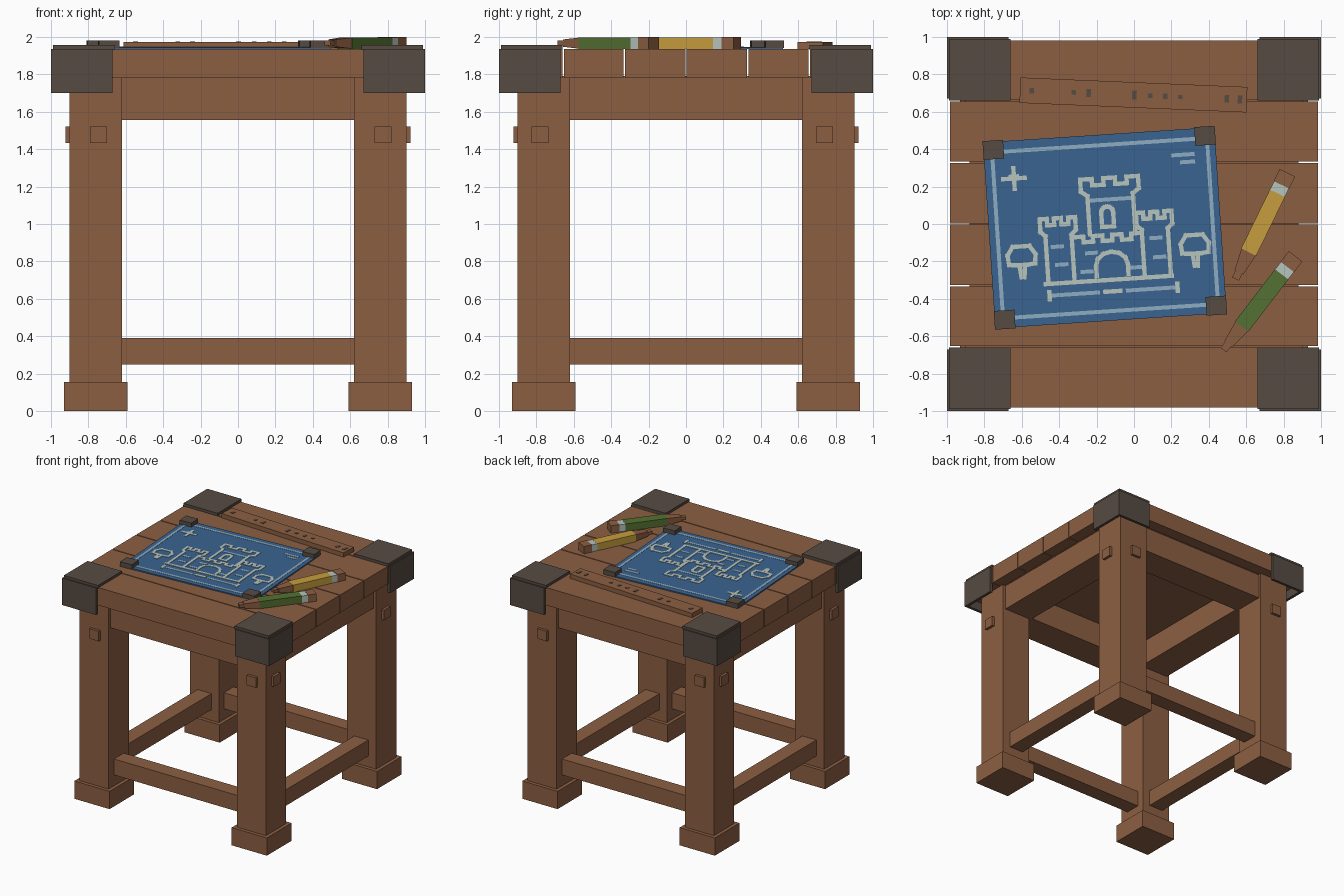
import bpy, bmesh, math
from mathutils import Matrix, Vector

if "Cube" in bpy.data.objects:
    bpy.data.objects.remove(bpy.data.objects["Cube"])


def material(name, r, g, b):
    m = bpy.data.materials.new(name)
    lin = [((c / 255 + 0.055) / 1.055) ** 2.4 for c in (r, g, b)]
    m.diffuse_color = (*lin, 1)
    m.use_nodes = True
    m.node_tree.nodes["Principled BSDF"].inputs["Base Color"].default_value = m.diffuse_color
    return m


WOOD = material("brown wood", 140, 95, 66)
IRON = material("dark iron", 86, 75, 66)
BLUE = material("plan blue", 58, 100, 145)
PALE = material("pale ink", 184, 197, 190)
FAINT = material("faint ink", 143, 173, 194)
YELLOW = material("yellow paint", 198, 157, 62)
GREEN = material("green paint", 84, 113, 50)


def new_object(name, bm, mat):
    bmesh.ops.recalc_face_normals(bm, faces=bm.faces)
    mesh = bpy.data.meshes.new(name)
    bm.to_mesh(mesh)
    bm.free()
    mesh.materials.append(mat)
    ob = bpy.data.objects.new(name, mesh)
    bpy.context.collection.objects.link(ob)
    return ob


def add_box(bm, lo, hi, matrix=None):
    lo, hi = Vector(lo), Vector(hi)
    m = Matrix.Translation((lo + hi) / 2) @ Matrix.Diagonal((*(hi - lo), 1))
    return bmesh.ops.create_cube(bm, size=1, matrix=(matrix or Matrix()) @ m)["verts"]


def box(name, lo, hi, mat, matrix=None):
    bm = bmesh.new()
    add_box(bm, lo, hi, matrix)
    return new_object(name, bm, mat)


def placed(x, y, z, degrees):
    return Matrix.Translation((x, y, z)) @ Matrix.Rotation(math.radians(degrees), 4, "Z")


# Legs, feet and hollow iron corner caps
for sx in (-1, 1):
    for sy in (-1, 1):
        m = Matrix.Diagonal((sx, sy, 1, 1))
        box("leg", (0.62, 0.62, 0.1), (0.90, 0.90, 1.79), WOOD, m)
        box("foot", (0.59, 0.59, 0), (0.93, 0.93, 0.155), WOOD, m)
        box("corner_plate", (0.66, 0.66, 1.93), (0.99, 0.99, 1.957), IRON, m)
        bm = bmesh.new()
        add_box(bm, (0.975, 0.67, 1.70), (1.0, 1.0, 1.935), m)
        add_box(bm, (0.67, 0.975, 1.70), (0.975, 1.0, 1.935), m)
        new_object("corner_bracket", bm, IRON)

# Aprons, stretchers and pegs on each of the four sides
for i in range(4):
    turn = Matrix.Rotation(i * math.pi / 2, 4, "Z")
    box("apron", (-0.62, -0.875, 1.555), (0.62, -0.60, 1.785), WOOD, turn)
    box("stretcher", (-0.62, -0.825, 0.25), (0.62, -0.69, 0.39), WOOD, turn)
    for u in ((-0.745, 0.775) if i % 2 == 0 else (-0.78, 0.74)):
        box("peg", (u - 0.045, -0.923, 1.433), (u + 0.045, -0.88, 1.52), WOOD, turn)

# Table top planks with narrow gaps over a backing board
edges = [-0.985, -0.655, -0.33, 0.0, 0.33, 0.66, 0.985]
for a, b in zip(edges, edges[1:]):
    box("plank", (-0.985, a + 0.004, 1.78), (0.985, b - 0.004, 1.935), WOOD)
box("backing_board", (-0.88, -0.88, 1.775), (0.88, 0.88, 1.79), WOOD)

# Wooden ruler with dark marks
ruler = placed(-0.003, 0.69, 1.935, -2.4)
box("ruler", (-0.607, -0.068, 0), (0.607, 0.068, 0.038), WOOD, ruler)
bm = bmesh.new()
for u, h in ((-0.545, 0.015), (-0.32, 0.012), (-0.24, 0.022), (0.005, 0.024), (0.09, 0.012),
             (0.17, 0.015), (0.25, 0.01), (0.5, 0.02), (0.57, 0.022)):
    add_box(bm, (u - 0.012, -h, 0.037), (u + 0.012, h, 0.041), ruler)
new_object("ruler_marks", bm, IRON)

# Plan sheet and its four weights
sheet = placed(-0.156, -0.02, 1.935, 3.8)
box("plan_sheet", (-0.62, -0.498, 0), (0.62, 0.498, 0.01), BLUE, sheet)
for u in (-1, 1):
    for v in (-1, 1):
        cu, cv = u * 0.567, v * 0.455
        box("paper_weight", (cu - 0.055, cv - 0.05, 0.005), (cu + 0.055, cv + 0.05, 0.045), IRON, sheet)


def strokes(name, lines, mat, width, top):
    """Thin flat bars along each polyline, drawn on the sheet."""
    bm = bmesh.new()
    for line in lines:
        for a, b in zip(line, line[1:]):
            a, b = Vector(a), Vector(b)
            d = b - a
            m = sheet @ placed(*a, 0, math.degrees(math.atan2(d.y, d.x)))
            h = width / 2
            add_box(bm, (-h, -h, 0.008), (d.length + h, h, top), m)
    new_object(name, bm, mat)


def battlement(u0, u1, top, drop, merlons):
    n = 2 * merlons - 1
    pts = []
    for i in range(n):
        v = top - (drop if i % 2 else 0)
        pts += [(u0 + (u1 - u0) * i / n, v), (u0 + (u1 - u0) * (i + 1) / n, v)]
    return pts


def tower(c, head, body, base, neck, top):
    return ([(c - body, base), (c - body, neck - 0.025), (c - head, neck)]
            + battlement(c - head, c + head, top, 0.035, 3)
            + [(c + head, neck), (c + body, neck - 0.025), (c + body, base)])


def arch(c, r, base, spring, rise):
    curve = [(c - r * math.cos(t * math.pi / 6), spring + rise * math.sin(t * math.pi / 6)) for t in range(7)]
    return [(c - r, base)] + curve + [(c + r, base)]


# Castle drawing
castle = [tower(-0.25, 0.095, 0.07, -0.275, 0.0, 0.068),
          tower(0.266, 0.095, 0.07, -0.275, 0.0, 0.068),
          tower(0.04, 0.155, 0.122, -0.03, 0.20, 0.265),
          battlement(-0.17, 0.19, -0.04, 0.03, 4),
          arch(0.025, 0.085, -0.255, -0.2, 0.07),
          arch(0.018, 0.032, 0.005, 0.08, 0.032) + [(-0.014, 0.005)],
          [(-0.335, -0.28), (0.34, -0.28)],
          [(-0.02, -0.342), (0.06, -0.342)],
          [(-0.319, -0.362), (-0.319, -0.324)], [(0.367, -0.362), (0.367, -0.324)],
          [(-0.525, 0.295), (-0.41, 0.295)], [(-0.467, 0.24), (-0.467, 0.35)],
          [(-0.485, 0.305), (-0.45, 0.305)]]
# Trees either side of the castle
for c in (-0.454, 0.474):
    half = [(0.025, -0.17), (0.07, -0.165), (0.075, -0.115), (0.045, -0.07)]
    crown = [(c + u, v) for u, v in half] + [(c - u, v) for u, v in reversed(half)]
    castle += [crown + crown[:1], [(c - 0.015, -0.17), (c - 0.008, -0.235)],
               [(c + 0.015, -0.17), (c + 0.008, -0.235)]]
strokes("castle_drawing", castle, PALE, 0.023, 0.0135)

# Fainter border, ground line and small dashes
faint = [[(-0.575, -0.447), (0.577, -0.447), (0.577, 0.442), (-0.575, 0.442), (-0.575, -0.447)],
         [(-0.319, -0.343), (-0.06, -0.343)], [(0.10, -0.343), (0.367, -0.343)],
         [(-0.07, 0.15), (0.15, 0.15)],
         [(0.39, 0.362), (0.495, 0.362)], [(0.435, 0.322), (0.495, 0.322)]]
for u, v in ((-0.26, -0.084), (-0.243, -0.181), (0.269, -0.072), (0.282, -0.175),
             (-0.11, -0.228), (0.155, -0.222), (-0.08, -0.13)):
    faint.append([(u - 0.025, v), (u + 0.025, v)])
strokes("faint_lines", faint, FAINT, 0.021, 0.012)


# Pencils laid along local x from the tip
def pencil(name, x, y, degrees, paint):
    m = placed(x, y, 1.935, degrees)
    box(name + "_lead", (0, -0.02, 0.02), (0.045, 0.02, 0.045), WOOD, m)
    bm = bmesh.new()
    for v in add_box(bm, (0.04, -0.043, 0.002), (0.165, 0.043, 0.062)):
        if v.co.x < 0.1:
            v.co.y *= 0.6
            v.co.z = 0.032 + (v.co.z - 0.032) * 0.65
    bm.transform(m)
    new_object(name + "_point", bm, WOOD)
    box(name + "_body", (0.16, -0.045, 0), (0.51, 0.045, 0.063), paint, m)
    box(name + "_band", (0.51, -0.044, 0.001), (0.56, 0.044, 0.062), PALE, m)
    box(name + "_eraser", (0.56, -0.046, 0), (0.632, 0.046, 0.065), WOOD, m)


pencil("yellow_pencil", 0.543, -0.294, 64, YELLOW)
pencil("green_pencil", 0.479, -0.674, 52.5, GREEN)
